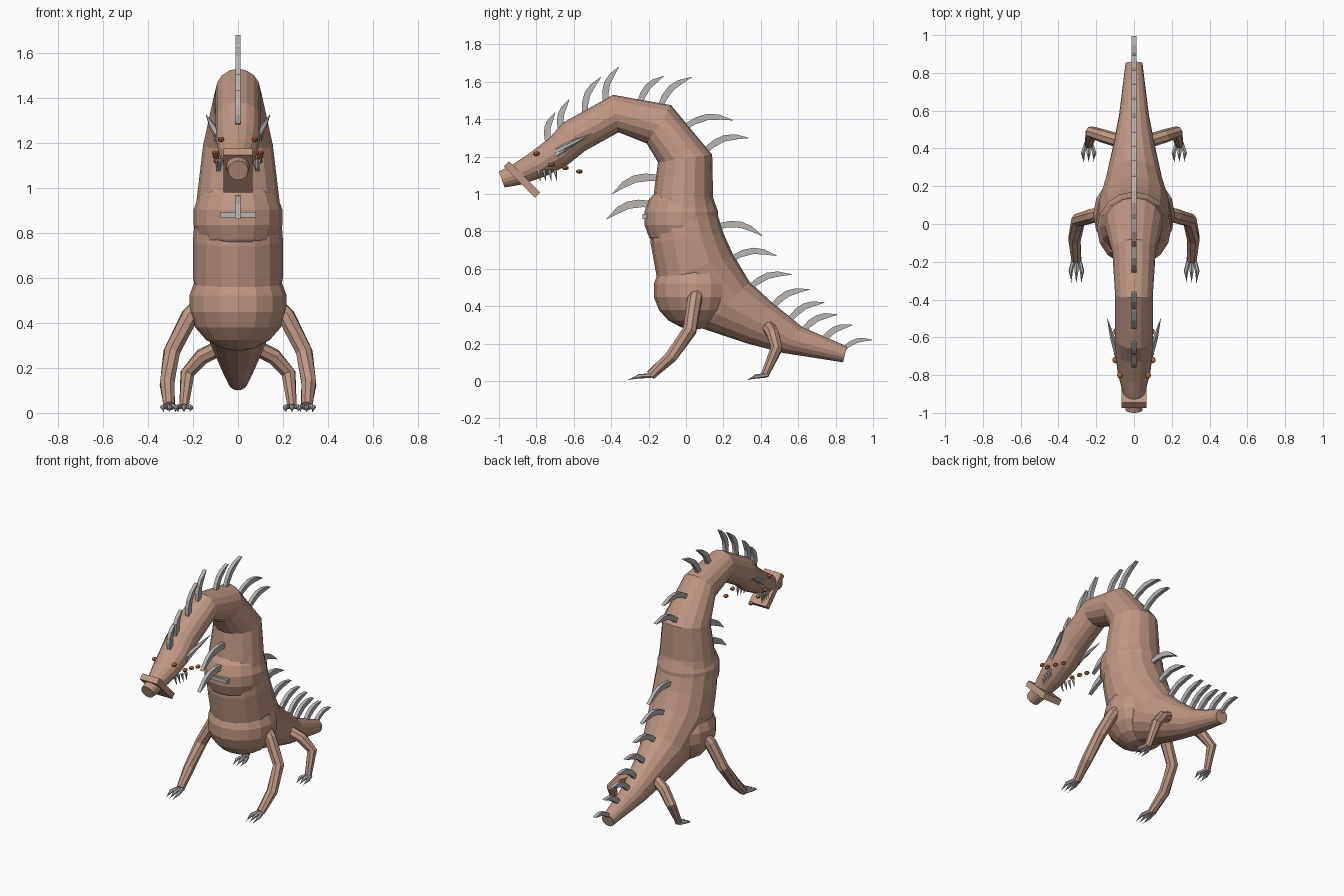
import bpy, bmesh, math
from mathutils import Vector

if "Cube" in bpy.data.objects:
    bpy.data.objects.remove(bpy.data.objects["Cube"], do_unlink=True)


def material(name, rgb):
    m = bpy.data.materials.new(name)
    m.use_nodes = True
    col = (*rgb, 1)
    m.diffuse_color = col
    m.node_tree.nodes["Principled BSDF"].inputs["Base Color"].default_value = col
    return m


skin = material("tan_skin", (0.52, 0.31, 0.23))
bone = material("grey_bone", (0.48, 0.46, 0.45))
orange = material("orange_eye", (0.45, 0.13, 0.04))


def finish(bm, name, mat):
    bmesh.ops.recalc_face_normals(bm, faces=bm.faces)
    mesh = bpy.data.meshes.new(name)
    bm.to_mesh(mesh)
    bm.free()
    mesh.materials.append(mat)
    ob = bpy.data.objects.new(name, mesh)
    bpy.context.collection.objects.link(ob)
    return ob


def skin_rings(name, rings, mat):
    """Bridge rings of points and cap both ends."""
    bm = bmesh.new()
    loops = [[bm.verts.new(p) for p in ring] for ring in rings]
    n = len(loops[0])
    for a, b in zip(loops, loops[1:]):
        for i in range(n):
            j = (i + 1) % n
            bm.faces.new((a[i], a[j], b[j], b[i]))
    bm.faces.new(loops[0])
    bm.faces.new(loops[-1])
    return finish(bm, name, mat)


def ball(name, loc, scale, mat, seg=16, rings=9):
    bm = bmesh.new()
    bmesh.ops.create_uvsphere(bm, u_segments=seg, v_segments=rings, radius=1)
    bmesh.ops.scale(bm, vec=scale, verts=bm.verts)
    bmesh.ops.translate(bm, vec=loc, verts=bm.verts)
    return finish(bm, name, mat)


def box(name, loc, size, mat, tilt=0):
    bm = bmesh.new()
    bmesh.ops.create_cube(bm, size=1)
    bmesh.ops.scale(bm, vec=size, verts=bm.verts)
    ob = finish(bm, name, mat)
    ob.location = loc
    ob.rotation_euler.x = tilt
    return ob


def limb(name, path, radii, mat, sides=8):
    """Tube along a path of points."""
    pts = [Vector(p) for p in path]
    rings = []
    for i, p in enumerate(pts):
        d = (pts[min(i + 1, len(pts) - 1)] - pts[max(i - 1, 0)]).normalized()
        u = d.cross(Vector((0, 1, 0.3))).normalized()
        v = d.cross(u)
        rings.append([p + radii[i] * (u * math.cos(t) + v * math.sin(t))
                      for t in (math.tau * (k + 0.5) / sides for k in range(sides))])
    return skin_rings(name, rings, mat)


# Body from tail to snout: back point (y, z), front point (y, z), half width
sections = [
    ((0.86, 0.185), (0.84, 0.10), 0.045),
    ((0.62, 0.29), (0.52, 0.15), 0.08),
    ((0.46, 0.42), (0.33, 0.20), 0.115),
    ((0.34, 0.53), (0.09, 0.28), 0.155),
    ((0.25, 0.68), (-0.15, 0.52), 0.20),
    ((0.20, 0.79), (-0.19, 0.74), 0.20),
    ((0.16, 0.92), (-0.19, 0.88), 0.19),
    ((0.145, 0.98), (-0.175, 0.98), 0.18),
    ((0.14, 1.21), (-0.15, 1.17), 0.155),
    ((-0.08, 1.475), (-0.21, 1.27), 0.115),
    ((-0.39, 1.53), (-0.36, 1.33), 0.10),
    ((-0.66, 1.38), (-0.54, 1.23), 0.10),
    ((-0.73, 1.30), (-0.64, 1.15), 0.10),
    ((-0.84, 1.215), (-0.75, 1.095), 0.085),
    ((-0.93, 1.155), (-0.88, 1.05), 0.055),
    ((-1.0, 1.12), (-0.97, 1.035), 0.045),
]
rings = []
for back, front, w in sections:
    a, b = Vector((0, *back)), Vector((0, *front))
    mid, half = (a + b) / 2, (a - b) / 2
    rings.append([mid + half * math.cos(t) + Vector((w * math.sin(t), 0, 0))
                  for t in (math.tau * k / 16 for k in range(16))])
skin_rings("body", rings, skin)

# Swollen belly and chest
ball("belly", (0, 0.05, 0.485), (0.22, 0.225, 0.21), skin)
ball("chest", (0, -0.025, 0.87), (0.2, 0.2, 0.2), skin)
box("chest_bar", (0, -0.22, 0.88), (0.16, 0.025, 0.025), bone)

# Slanted mouth plate
box("mouth_plate", (0, -0.877, 1.077), (0.13, 0.235, 0.04), skin, math.radians(-45))


def spine(name, base, tip, side=1, width=0.042):
    """Flat curved blade in the middle plane."""
    a, b = Vector((0, *base)), Vector((0, *tip))
    d = b - a
    n = Vector((0, -d.z, d.y)).normalized() * side
    a = a - d.normalized() * 0.03
    rings = []
    for t in (0, 0.25, 0.5, 0.75, 1):
        p = a.lerp(b, t) + n * (0.16 * d.length * math.sin(math.pi * t))
        taper = width * (1 - 0.4 * t) if t < 1 else 0.004
        h = n * taper / 2 - d.normalized() * taper * (t - 0.5) * 0.5
        x = Vector((0.012, 0, 0))
        rings.append([p + h + x, p + h - x, p - h - x, p - h + x])
    skin_rings(name, rings, bone)


back_spines = [
    ((0.87, 0.18), (0.995, 0.22)), ((0.75, 0.22), (0.89, 0.30)),
    ((0.65, 0.28), (0.81, 0.355)), ((0.58, 0.34), (0.74, 0.42)),
    ((0.48, 0.40), (0.66, 0.49)), ((0.36, 0.50), (0.565, 0.57)),
    ((0.27, 0.655), (0.485, 0.67)), ((0.19, 0.82), (0.41, 0.775)),
    ((0.13, 1.24), (0.335, 1.30)), ((0.02, 1.36), (0.25, 1.395)),
    ((-0.12, 1.48), (0.03, 1.625)), ((-0.23, 1.50), (-0.12, 1.63)),
    ((-0.42, 1.51), (-0.36, 1.68)), ((-0.53, 1.45), (-0.455, 1.625)),
    ((-0.66, 1.36), (-0.625, 1.505)), ((-0.73, 1.30), (-0.70, 1.435)),
]
for i, (base, tip) in enumerate(back_spines):
    spine(f"back_spine_{i + 1}", base, tip, width=0.042 if i else 0.03)
spine("chest_spine_upper", (-0.16, 1.075), (-0.395, 1.0), -1, 0.05)
spine("chest_spine_lower", (-0.20, 0.935), (-0.425, 0.865), -1, 0.05)

for s, label in ((1, "left"), (-1, "right")):
    # Legs
    limb(f"{label}_front_leg",
         [(s * 0.17, 0.06, 0.48), (s * 0.215, 0.045, 0.43), (s * 0.295, 0.02, 0.27),
          (s * 0.315, -0.08, 0.13), (s * 0.305, -0.19, 0.03)],
         (0.035, 0.04, 0.038, 0.035, 0.027), skin)
    limb(f"{label}_rear_leg",
         [(s * 0.08, 0.44, 0.29), (s * 0.16, 0.465, 0.25), (s * 0.225, 0.485, 0.175),
          (s * 0.24, 0.42, 0.03)],
         (0.036, 0.036, 0.033, 0.022), skin)
    # Claws
    for part, x, y, reach in (("front", 0.305, -0.19, 0.12), ("rear", 0.24, 0.42, 0.09)):
        for k in (-1, 0, 1):
            limb(f"{label}_{part}_claw_{k + 2}",
                 [(s * x + k * 0.012, y + 0.01, 0.03),
                  (s * x + k * 0.03, y - reach * 0.5, 0.025),
                  (s * x + k * 0.026, y - reach, 0.006)],
                 (0.012, 0.012, 0.002), bone, 6)
    # Horns
    limb(f"{label}_horn_upper", [(s * 0.085, -0.69, 1.23), (s * 0.115, -0.6, 1.275),
                                 (s * 0.142, -0.5, 1.325)], (0.02, 0.014, 0.001), bone, 6)
    limb(f"{label}_horn_lower", [(s * 0.09, -0.69, 1.21), (s * 0.12, -0.57, 1.28)],
         (0.016, 0.001), bone, 6)
    # Teeth
    for k in range(4):
        y = -0.79 + k * 0.03
        limb(f"{label}_tooth_{k + 1}", [(s * (0.07 + k * 0.007), y, 1.13),
                                        (s * (0.08 + k * 0.005), y + 0.01, 1.07)],
             (0.011, 0.001), bone, 5)
    # Eyes
    for k, (x, y, z) in enumerate([(0.075, -0.8, 1.215), (0.1, -0.72, 1.155),
                                   (0.098, -0.645, 1.14), (0.095, -0.57, 1.12)]):
        ball(f"{label}_eye_{k + 1}", (s * x, y, z), (0.015, 0.018, 0.012), orange, 8, 6)
